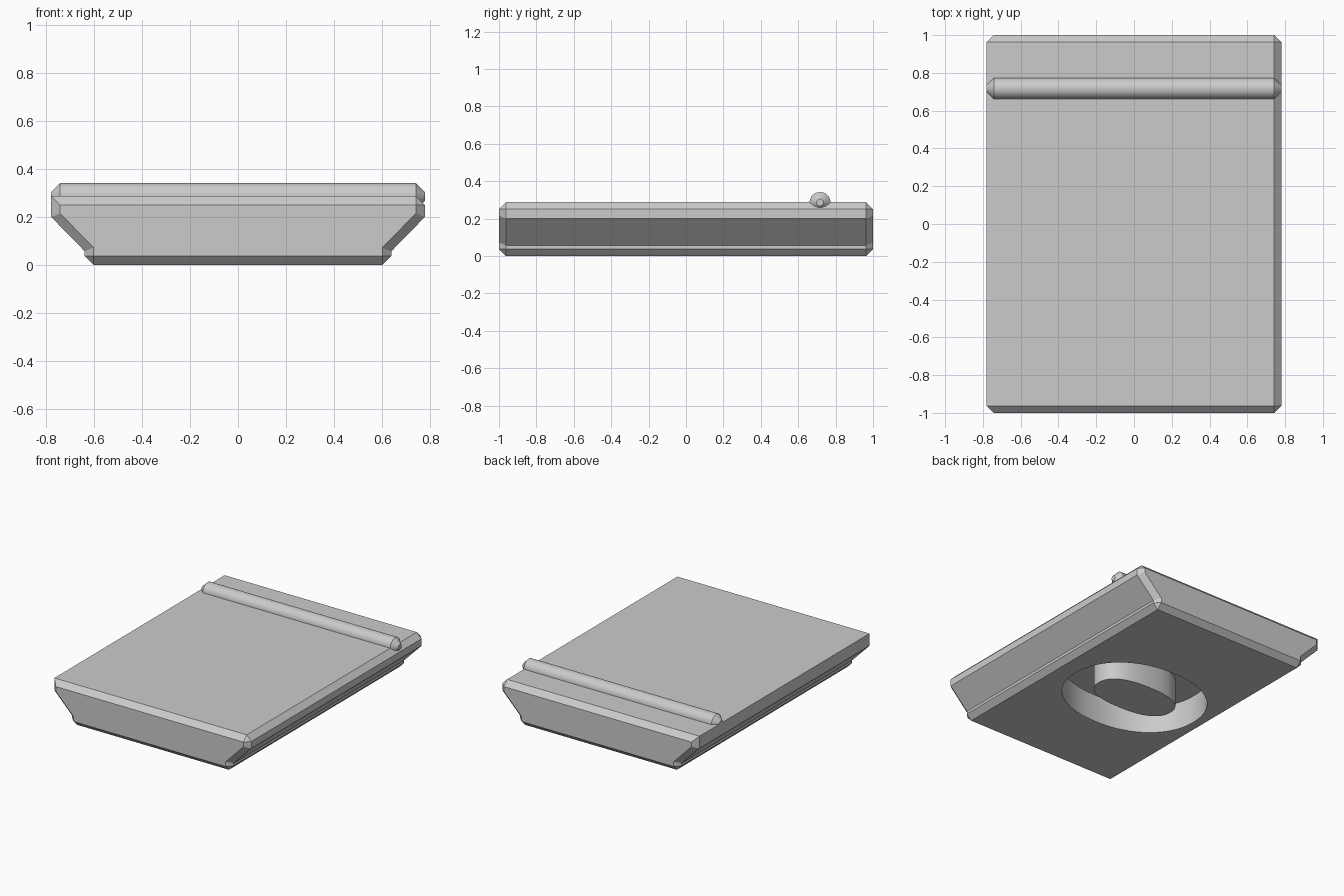
import bpy, bmesh
from math import cos, sin, tau, pi, copysign
from mathutils import Matrix

if "Cube" in bpy.data.objects:
    bpy.data.objects.remove(bpy.data.objects["Cube"])

BEVEL = 0.0375
TOP = 0.2875

grey = bpy.data.materials.new("light_grey")
grey.use_nodes = True
grey.diffuse_color = (0.6, 0.6, 0.6, 1)
grey.node_tree.nodes["Principled BSDF"].inputs["Base Color"].default_value = grey.diffuse_color


def make_object(name, bm):
    bmesh.ops.recalc_face_normals(bm, faces=bm.faces)
    mesh = bpy.data.meshes.new(name)
    bm.to_mesh(mesh)
    bm.free()
    mesh.materials.append(grey)
    obj = bpy.data.objects.new(name, mesh)
    bpy.context.collection.objects.link(obj)
    return obj


def activate(obj):
    bpy.ops.object.select_all(action='DESELECT')
    obj.select_set(True)
    bpy.context.view_layer.objects.active = obj


def chamfer(bm, edges):
    bmesh.ops.bevel(bm, geom=edges, offset=BEVEL, offset_type='OFFSET',
                    segments=1, affect='EDGES', profile=0.5)


def oval(bm, a, b, power, z, center=(-0.03, -0.03), steps=64):
    """Ring of vertices along a rounded oval."""
    def bulge(v):
        return copysign(abs(v) ** (2 / power), v)
    return [bm.verts.new((center[0] + a * bulge(cos(tau * i / steps)),
                          center[1] + b * bulge(sin(tau * i / steps)), z))
            for i in range(steps)]


# Tray body: flared profile run along y, chamfered except along its upper -x edge
half = [(0.64, 0), (0.64, 0.057), (0.78, 0.2), (0.78, TOP)]
profile = half + [(-x, z) for x, z in reversed(half)]
bm = bmesh.new()
cap = bm.faces.new([bm.verts.new((x, -1, z)) for x, z in profile])
run = bmesh.ops.extrude_face_region(bm, geom=[cap], use_keep_orig=True)
for v in run["geom"]:
    if isinstance(v, bmesh.types.BMVert):
        v.co.y = 1
bmesh.ops.recalc_face_normals(bm, faces=bm.faces)


def is_chamfered(edge):
    p, q = (v.co for v in edge.verts)
    if abs(p.y - q.y) < 0.01:
        return True
    return p.z < 0.01 or (p.z > TOP - 0.01 and p.x > 0)


chamfer(bm, [e for e in bm.edges if is_chamfered(e)])
body = make_object("tray_body", bm)

# Oval groove sunk into the underside, leaving an island in the middle
bm = bmesh.new()
rings = [oval(bm, a, b, power, z) for a, b, power, z in
         ((0.51, 0.41, 2.15, -0.1), (0.51, 0.41, 2.15, 0.2),
          (0.31, 0.165, 2.4, 0.2), (0.31, 0.165, 2.4, -0.1))]
for k, ring in enumerate(rings):
    after = rings[(k + 1) % len(rings)]
    for i in range(len(ring)):
        j = (i + 1) % len(ring)
        bm.faces.new((ring[i], ring[j], after[j], after[i]))
cutter = make_object("groove_cutter", bm)
cutter.hide_render = True

cut = body.modifiers.new("oval_groove", 'BOOLEAN')
cut.operation = 'DIFFERENCE'
cut.solver = 'EXACT'
cut.object = cutter
activate(body)
bpy.ops.object.modifier_apply(modifier=cut.name)
bpy.data.objects.remove(cutter)

# Round bar lying half sunk across the top near the back
bm = bmesh.new()
place = Matrix.Translation((0, 0.717, 0.286)) @ Matrix.Rotation(pi / 2, 4, 'Y')
bmesh.ops.create_cone(bm, cap_ends=True, segments=48, radius1=0.056,
                      radius2=0.056, depth=1.56, matrix=place)
chamfer(bm, [e for e in bm.edges if abs(e.verts[0].co.x - e.verts[1].co.x) < 0.01])
bar = make_object("cross_bar", bm)

for obj in (body, bar):
    activate(obj)
    bpy.ops.object.shade_smooth_by_angle()
